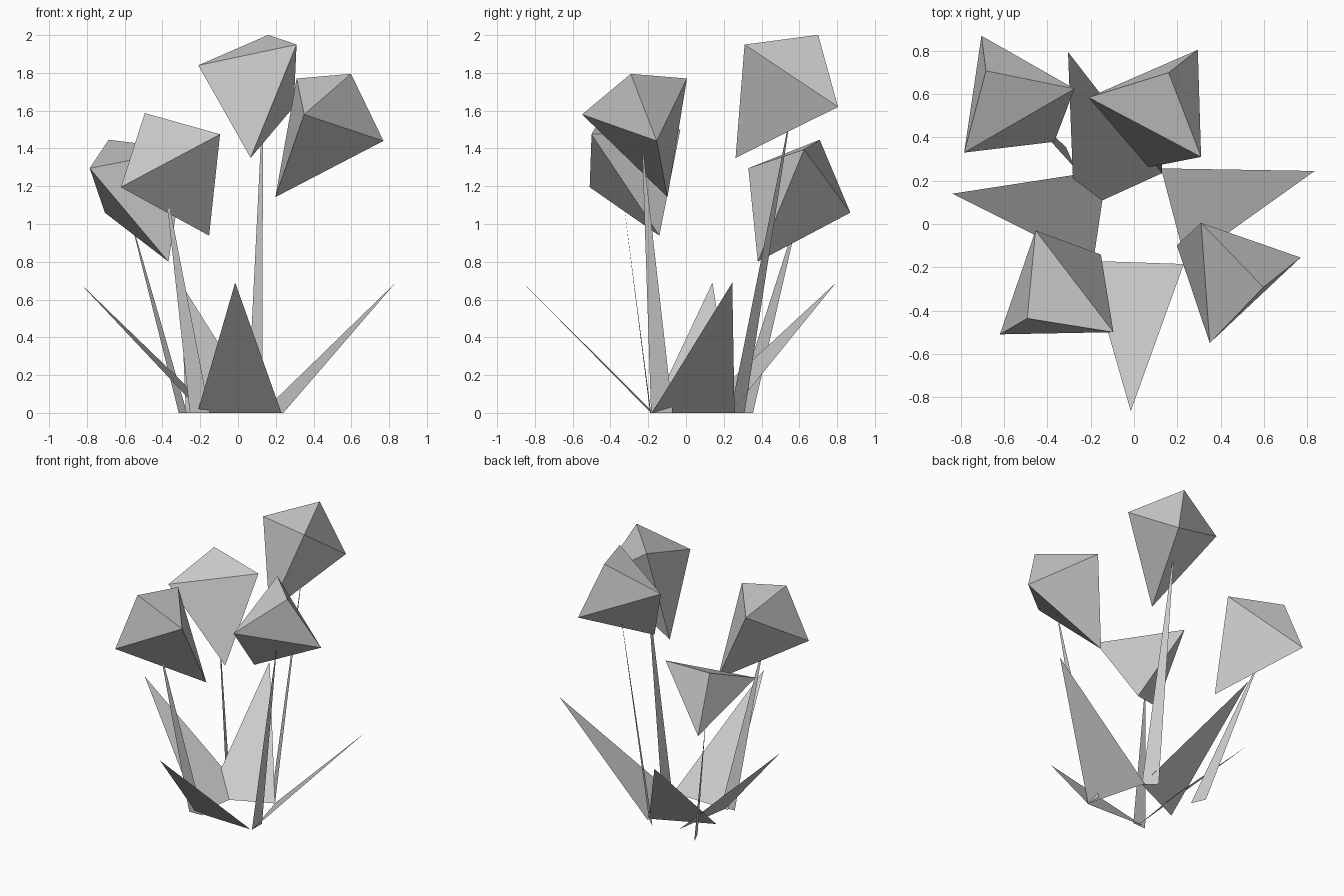
import bpy
from mathutils import Vector

cube = bpy.data.objects.get("Cube")
if cube:
    bpy.data.objects.remove(cube, do_unlink=True)

# One plain grey for the whole plant
GREY = (0.6, 0.6, 0.6, 1.0)
grey = bpy.data.materials.new("plain grey")
grey.use_nodes = True
grey.diffuse_color = GREY
grey.node_tree.nodes["Principled BSDF"].inputs["Base Color"].default_value = GREY


def add_part(name, points, faces):
    mesh = bpy.data.meshes.new(name)
    mesh.from_pydata([tuple(p) for p in points], [], faces)
    mesh.materials.append(grey)
    mesh.update()
    part = bpy.data.objects.new(name, mesh)
    bpy.context.collection.objects.link(part)
    return part


def add_blade(name, base_a, base_b, tip):
    """Flat triangle standing on the ground; wound so its face points up."""
    a, b = Vector((*base_a, 0)), Vector((*base_b, 0))
    tip = Vector(tip)
    if (b - a).cross(tip - a).z < 0:
        a, b = b, a
    add_part(name, [a, b, tip], [(0, 1, 2)])


def add_blossom(name, rim):
    """Three-sided double pyramid: shallow crown, deep cup. Returns its centre."""
    rim = [Vector(p) for p in rim]
    axis = (rim[1] - rim[0]).cross(rim[2] - rim[0]).normalized()
    if axis.z < 0:
        rim.reverse()
        axis.negate()
    centre = sum(rim, Vector()) / 3
    points = rim + [centre + axis * CROWN, centre - axis * CUP]
    faces = []
    for i in range(3):
        j = (i + 1) % 3
        faces += [(i, j, 3), (j, i, 4)]
    add_part(name, points, faces)
    return centre


CROWN, CUP = 0.24, 0.55
STEM_DROP = Vector((0, 0, 0.15))
LEAF_HEIGHT = 0.69

# Blossoms (three rim corners) with their stems (two base corners)
flowers = {
    "back_right": ([(-0.21, 0.585, 1.84), (0.31, 0.31, 1.95), (0.295, 0.805, 1.62)],
                   (0.13, 0.235), (0.05, 0.31)),
    "front_right": ([(0.31, 0.005, 1.77), (0.77, -0.155, 1.44), (0.35, -0.55, 1.58)],
                    (0.24, -0.185), (0.24, -0.07)),
    "front_left": ([(-0.455, -0.03, 1.5), (-0.095, -0.5, 1.475), (-0.62, -0.51, 1.195)],
                   (-0.255, -0.19), (-0.15, -0.185)),
    "back_left": ([(-0.705, 0.87, 1.06), (-0.785, 0.33, 1.295), (-0.275, 0.625, 1.395)],
                  (-0.27, 0.255), (-0.314, 0.355)),
}
for side, (rim, base_a, base_b) in flowers.items():
    centre = add_blossom("blossom_" + side, rim)
    add_blade("stem_" + side, base_a, base_b, centre - STEM_DROP)

# Leaves: two base corners and a tip, all the same height
leaves = {
    "front": ((-0.215, -0.17), (0.23, -0.185), (-0.015, -0.865)),
    "right": ((0.24, -0.18), (0.125, 0.257), (0.835, 0.245)),
    "left": ((-0.19, -0.185), (-0.125, 0.25), (-0.84, 0.14)),
    "back": ((0.13, 0.235), (-0.276, 0.05), (-0.305, 0.795)),
}
for side, (base_a, base_b, tip) in leaves.items():
    add_blade("leaf_" + side, base_a, base_b, (*tip, LEAF_HEIGHT))
